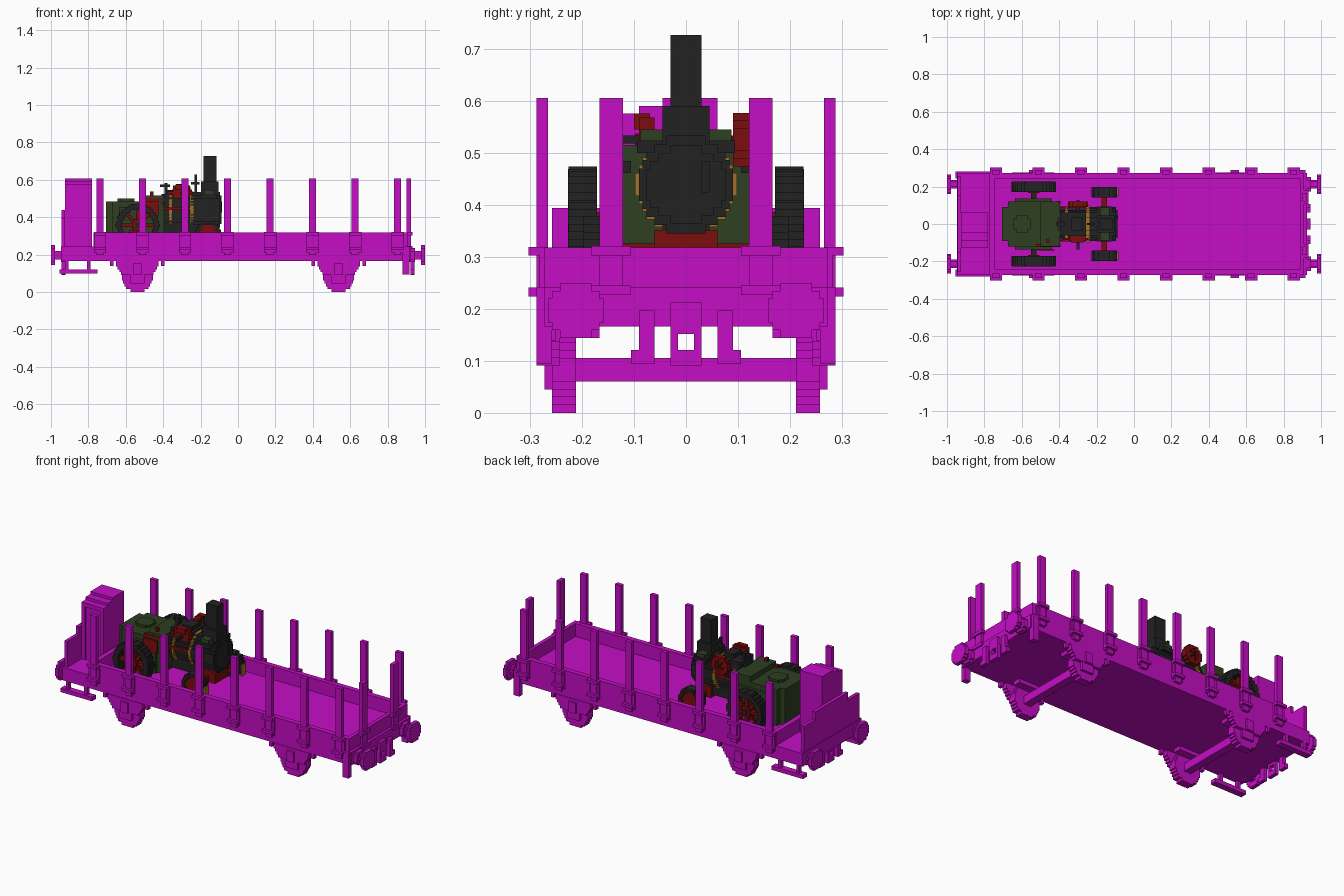
import bpy, bmesh, math

cube = bpy.data.objects.get("Cube")
if cube:
    bpy.data.objects.remove(cube)

U = 2 / 132  # one block


def material(name, rgb):
    m = bpy.data.materials.new(name)
    m.use_nodes = True
    m.diffuse_color = (*rgb, 1)
    m.node_tree.nodes["Principled BSDF"].inputs["Base Color"].default_value = (*rgb, 1)
    return m


MAGENTA = material("magenta paint", (0.56, 0.004, 0.56))
DARK = material("dark iron", (0.016, 0.016, 0.016))
GREEN = material("dark green paint", (0.027, 0.05, 0.015))
RED = material("dark red paint", (0.2, 0.004, 0.004))
GOLD = material("brass", (0.37, 0.16, 0.02))


def build(name, mat, boxes):
    """One object from boxes given as (x0, x1, y0, y1, z0, z1) in blocks."""
    bm = bmesh.new()
    for x0, x1, y0, y1, z0, z1 in boxes:
        vs = bmesh.ops.create_cube(bm, size=1)["verts"]
        for v in vs:
            v.co.x = (x0 if v.co.x < 0 else x1) * U
            v.co.y = (y0 if v.co.y < 0 else y1) * U
            v.co.z = (z0 if v.co.z < 0 else z1) * U
    me = bpy.data.meshes.new(name)
    bm.to_mesh(me)
    bm.free()
    me.materials.append(mat)
    ob = bpy.data.objects.new(name, me)
    bpy.context.collection.objects.link(ob)
    return ob


def both(boxes):
    """Add a copy of each box mirrored across y = 0."""
    return boxes + [(a, b, -d, -c, e, f) for a, b, c, d, e, f in boxes]


def disc(axis, a0, a1, c, cz, r, hole=0.0):
    """Stepped disc or ring along x or y; c is the other horizontal centre."""
    out = []
    n = round(2 * r)
    for i in range(n):
        z = -r + i * 2 * r / n
        m = z + r / n
        w = max(0.5, round(math.sqrt(max(r * r - m * m, 0)) * 2) / 2)
        h = round(math.sqrt(hole * hole - m * m) * 2) / 2 if abs(m) < hole else 0
        for s0, s1 in ([(-w, -h), (h, w)] if h else [(-w, w)]):
            p, q = c + s0, c + s1
            zz = (cz + z, cz + z + 2 * r / n)
            out.append((p, q, a0, a1, *zz) if axis == "y" else (a0, a1, p, q, *zz))
    return out


# ---- Wagon body
build("wagon_floor", MAGENTA, [(-62, 60, -17, 17, 11, 16)])
build("side_walls", MAGENTA, both([(-51, 60, 16, 18, 11, 21)]))
build("end_walls", MAGENTA, [(58.5, 60, -16, 16, 11, 21), (-51, -49, -16, 16, 11, 21)])
build("headstocks", MAGENTA, [(60, 61, -18, 18, 11, 16), (-62.5, -61.5, -18, 18, 11, 16)])
build("platform_sills", MAGENTA, both([(-62, -51, 16, 18, 11, 16)]))

# Stakes and their clamps along both sides
posts, clamps = [], []
for i in range(8):
    x = -50 + 15 * i
    posts.append((x, x + 2.6, 17.5, 19, 13, 40))
    for z in (14.8, 20):
        clamps.append((x - 0.9, x + 3.5, 17.5, 20, z, z + 1.1))
    clamps.append((x - 0.9, x, 17.5, 18.6, 14, 21))
    clamps.append((x + 2.6, x + 3.5, 17.5, 18.6, 14, 21))
build("side_stakes", MAGENTA, both(posts))
build("stake_clamps", MAGENTA, both(clamps))
build("end_stakes", MAGENTA, both([(59.5, 61, 8, 11, 11, 40)]))
build("end_stake_clamps", MAGENTA, both([(60, 61.5, 7, 12, 20, 21.2), (60, 61.5, 7, 12, 15, 16.2)]))
build("corner_hangers", MAGENTA, both([(58, 60.5, 17, 19, 6.2, 16)]))

# Brake house with stepped roof and end screen
build("brake_house", MAGENTA, [(-61, -51.5, -8, 4, 16, 38), (-61, -51.5, -6, 4, 38, 39),
                               (-61, -51.5, -3, 4, 39, 40)])
build("brake_house_door_frame", MAGENTA, [(-61, -59.5, -8.5, -8, 16, 38), (-53, -51.5, -8.5, -8, 16, 38),
                                          (-59.5, -53, -8.5, -8, 36.5, 38)])
build("platform_screen", MAGENTA, [(-62.3, -61, -17, 17, 16, 26), (-62.3, -61, -10, 10, 26, 29)])
build("platform_steps", MAGENTA, both([(-63, -49.5, 16, 18.5, 6.5, 8), (-61, -59.8, 16.5, 18, 8, 11),
                                       (-53.2, -52, 16.5, 18, 8, 11)]))

# ---- Buffers and couplers at both ends
buffers, couplers = [], []
for s in (-1, 1):
    for y in (-14, 14):
        for a, b, r in ((60.5, 62.5, 2.5), (62.5, 64.5, 1.5), (64.5, 66, 3.5)):
            lo, hi = sorted((s * a, s * b))
            buffers += disc("x", lo, hi, y, 13, r)
    lo, hi = sorted((s * 60.8, s * 62.2))
    couplers += [(lo, hi, -2, -1, 6, 14), (lo, hi, 1, 2, 6, 14), (lo, hi, -1, 1, 6, 8),
                 (lo, hi, -1, 1, 10, 14)]
    couplers += both([(lo, hi, 4, 6, 6.2, 13), (lo, hi, 6, 7, 6.2, 8)])
build("buffers", MAGENTA, buffers)
build("couplers", MAGENTA, couplers)

# ---- Running gear
for name, x in (("rear", -35.5), ("front", 35.5)):
    wheels = disc("y", 14, 17, x, 5.5, 5.5)
    build(name + "_wheels", MAGENTA, both(wheels))
    build(name + "_axle", MAGENTA, [(x - 1.5, x + 1.5, -14, 14, 4, 7)])
    build(name + "_axle_boxes", MAGENTA, both([(x - 2.5, x + 2.5, 17, 18, 3, 11), (x - 1.5, x + 1.5, 18, 19, 6, 10)]))
    springs = [(x - w, x + w, 16, 18.2, z, z + 1) for w, z in ((5.7, 6), (6.3, 7), (7, 8), (7.5, 9), (7.5, 10))]
    springs += [(x + s * 9 - 0.6, x + s * 9 + 0.6, 16.5, 18, 9.2, 11) for s in (-1, 1)]
    build(name + "_springs", MAGENTA, both(springs))
    build(name + "_guards", MAGENTA, both([(x - 6, x + 6, 11, 14, 9.5, 11)]))

# ---- Steam tractor: wheels
rx, rz, fx, fz = -35.4, 23.5, -10.5, 20.5
build("tractor_rear_tyres", DARK, both(disc("y", 11.3, 15, rx, rz, 7.5, 5.5)))
cleats = []
for i in range(16):
    a = i * math.tau / 16
    x, z = rx + 7.3 * math.cos(a), rz + 7.3 * math.sin(a)
    cleats.append((x - 0.5, x + 0.5, 11.3, 14.9, z - 0.5, z + 0.5))
build("tractor_rear_cleats", DARK, both(cleats))
spokes = disc("y", 11, 14.6, rx, rz, 2)
for i in range(8):
    for r in (2.3, 3.2, 4.1, 5):
        x, z = rx + r * math.cos(i * math.tau / 8), rz + r * math.sin(i * math.tau / 8)
        spokes.append((x - 0.6, x + 0.6, 12.4, 13.9, z - 0.6, z + 0.6))
build("tractor_rear_spokes", RED, both(spokes))
build("tractor_rear_axle", DARK, [(rx - 1, rx + 1, -15, 15, rz - 1, rz + 1)])
build("tractor_front_tyres", DARK, both(disc("y", 9.3, 13, fx, fz, 4.5, 3.3)))
build("tractor_front_wheel_discs", RED, both(disc("y", 10, 12.6, fx, fz, 3.3)))
build("tractor_front_axle", RED, [(fx - 1, fx + 1, -10, 10, fz - 1, fz + 1), (-13.5, -7, -4, 4, 19, 23.2)])
build("front_wheel_scrapers", GOLD, both([(-6, -5.4, 10, 12.5, 17, 21)]))

# Tender, cab and firebox
build("tractor_tender", GREEN, [(-46.5, -42, -6, 6, 18, 32), (-44.5, -40, -8, 8, 18, 32),
                                (-42, -29, -9, 9, 19, 30), (-40, -27, -8, 8, 19, 32),
                                (-33, -26.2, -8, 8, 21, 34)])
build("cab_hatch", GREEN, [(-41.5, -37.5, -3, 3, 32, 33), (-42.5, -36.5, -2, 2, 32, 33)])
build("cab_lamps", DARK, both([(-27, -26, 7, 8.2, 30.5, 32)]))
build("control_levers", RED, [(-34.5, -27, -8.2, -7, 32, 33), (-31, -29.8, -6.5, -5.5, 33, 35.5),
                              (-34, -28, -9.4, -9, 27, 32)])

# Boiler, smokebox and bands
build("boiler", DARK, disc("x", -27, -16.5, 0, 29, 5.5))
build("smokebox", DARK, disc("x", -16.5, -6.3, 0, 29, 6.2))
build("smokebox_door", DARK, disc("x", -6.3, -5.9, 0, 29, 5) + [(-6, -5.6, 2, 3, 28, 32)])
build("boiler_bands", GOLD, disc("x", -24.3, -23.3, 0, 29, 6) + disc("x", -16.9, -15.7, 0, 29, 6.4))
build("chimney", DARK, [(-12.2, -7.6, -2, 2, 35, 48), (-11.4, -8.4, -2.4, 2.4, 35, 39),
                        (-13, -6.9, -3, 3, 34, 39)])
build("saddle_tanks", GREEN, both([(-12, -8.6, 3, 5.8, 33, 36)]))
build("tank_straps", DARK, both([(-13, -7.6, 3, 6.2, 33, 34.6)]))
build("whistles", DARK, [(-15.3, -14.5, -0.5, 0.5, 35, 41.5), (-16.5, -13.5, -0.4, 0.4, 38, 38.8),
                         (-26, -24.8, -1, 1, 34, 38.5), (-27.5, -24, -0.5, 0.5, 37, 38)])
build("engine_block", DARK, [(-26, -17, -4, 4, 33, 36), (-22, -18, -2.5, 2.5, 36, 37.5)])
build("cylinders", RED, [(-23, -17, -6, -4, 33, 37.5), (-22, -18, -6.6, -4.6, 36, 38),
                         (-25, -16, -5.6, -5, 34.5, 35.5)])
build("flywheel", RED, disc("y", 6, 8, -19.8, 34.7, 3.4, 2) + [(-20.4, -19.2, 6.3, 7.7, 32.5, 37),
                                                              (-22, -17.6, 6.3, 7.7, 34.1, 35.3)])
build("crankshaft", DARK, [(-20.3, -19.3, -9, 8.4, 34.2, 35.2)])
build("connecting_rods", RED, both([(-30, -17, 5.6, 6.2, 29, 30)]))
build("chassis_beam", DARK, [(-28, -12, -3, 3, 20, 24)])
